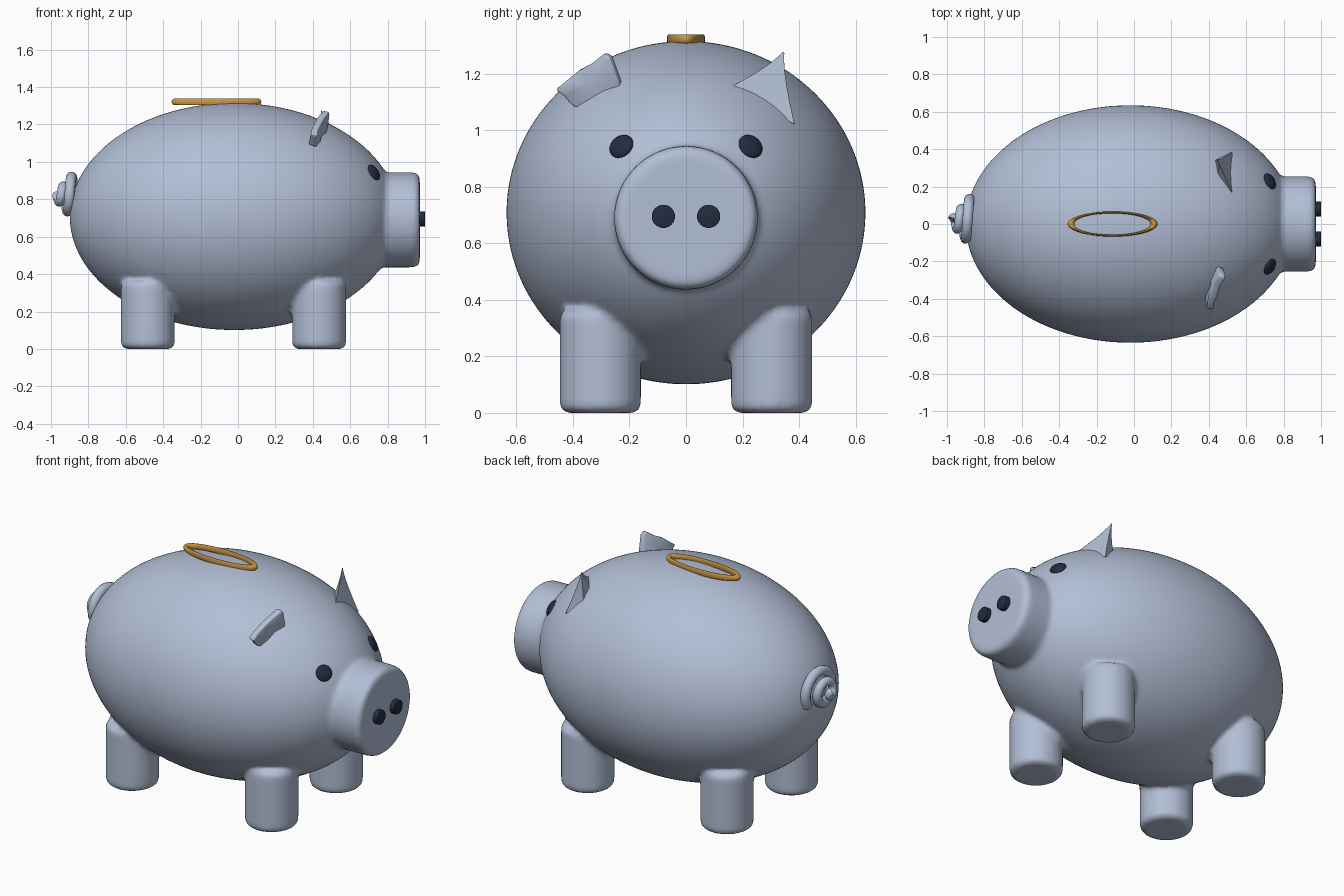
import bpy, bmesh, math
from mathutils import Vector, Matrix

if "Cube" in bpy.data.objects:
    bpy.data.objects.remove(bpy.data.objects["Cube"])


def material(name, rgb):
    m = bpy.data.materials.new(name)
    m.diffuse_color = (*rgb, 1)
    m.use_nodes = True
    m.node_tree.nodes["Principled BSDF"].inputs["Base Color"].default_value = m.diffuse_color
    return m


SKIN = material("pale blue glaze", (0.45, 0.52, 0.67))
DARK = material("dark navy", (0.016, 0.025, 0.050))
GOLD = material("gold", (0.60, 0.31, 0.06))

CENTER = Vector((-0.02, 0, 0.708))
RADII = Vector((0.88, 0.635, 0.607))


def finish(bm, name, mat):
    bmesh.ops.recalc_face_normals(bm, faces=bm.faces)
    for f in bm.faces:
        f.smooth = True
    me = bpy.data.meshes.new(name)
    bm.to_mesh(me)
    bm.free()
    ob = bpy.data.objects.new(name, me)
    bpy.context.collection.objects.link(ob)
    me.materials.append(mat)
    return ob


def lathe(bm, profile, matrix, n=48):
    """Closed solid turned around local z from (radius, height) points."""
    rings = [[bm.verts.new(matrix @ Vector((r * math.cos(2 * math.pi * i / n),
                                            r * math.sin(2 * math.pi * i / n), h)))
              for i in range(n)] for r, h in profile]
    for a, b in zip(rings, rings[1:]):
        for i in range(n):
            j = (i + 1) % n
            bm.faces.new((a[i], a[j], b[j], b[i]))
    bm.faces.new(rings[0][::-1])
    bm.faces.new(rings[-1])


def rounded(r, h0, h1, b, steps=5):
    """Profile of a cylinder with rounded rims."""
    arc = [math.pi / 2 * i / steps for i in range(steps + 1)]
    low = [(r - b + b * math.sin(a), h0 + b - b * math.cos(a)) for a in arc]
    high = [(r - b + b * math.cos(a), h1 - b + b * math.sin(a)) for a in arc]
    return low + high


ALONG_X = Matrix.Rotation(math.pi / 2, 4, 'Y')

# Body, snout and legs fused with soft joins
bm = bmesh.new()
bmesh.ops.create_uvsphere(bm, u_segments=96, v_segments=64, radius=1,
                          matrix=Matrix.Translation(CENTER) @ Matrix.Diagonal((*RADII, 1)))
lathe(bm, rounded(0.254, 0.50, 0.972, 0.035), Matrix.Translation((0, 0, 0.69)) @ ALONG_X, 64)
for x in (-0.482, 0.434):
    for y in (-0.303, 0.303):
        lathe(bm, rounded(0.144, 0, 0.365, 0.03), Matrix.Translation((x, y, 0)))
body = finish(bm, "body", SKIN)
remesh = body.modifiers.new("fuse", 'REMESH')
remesh.mode = 'VOXEL'
remesh.voxel_size = 0.014
remesh.use_smooth_shade = True
soft = body.modifiers.new("soften", 'SMOOTH')
soft.factor = 0.5
soft.iterations = 6

# Pointed ear with flared base
bm = bmesh.new()
base = [Vector(p) for p in ((0.54, 0.13, 1.14), (0.525, 0.385, 1.02), (0.43, 0.345, 1.07),
                            (0.45, 0.24, 1.12))]
mid = sum(base, Vector()) / 4
tip = Vector((0.445, 0.345, 1.275))
rings = []
for t in (0, 0.15, 0.3, 0.45, 0.6, 0.75, 0.9, 1):
    s = (1 - t) ** 1.25 + 0.03 * t
    c = mid.lerp(tip, t)
    rings.append([bm.verts.new(c + (p - mid) * s) for p in base])
for a, b in zip(rings, rings[1:]):
    for i in range(4):
        bm.faces.new((a[i], a[(i + 1) % 4], b[(i + 1) % 4], b[i]))
bm.faces.new(rings[0])
bm.faces.new(rings[-1])
ear = finish(bm, "pointed_ear", SKIN)

# Folded ear: a thin wavy flap
bm = bmesh.new()
flap = [(0.44, -0.22, 1.12), (0.465, -0.235, 1.18), (0.475, -0.265, 1.26), (0.47, -0.285, 1.272),
        (0.445, -0.325, 1.24), (0.43, -0.375, 1.212), (0.41, -0.42, 1.175), (0.405, -0.458, 1.145),
        (0.40, -0.43, 1.125), (0.395, -0.40, 1.09), (0.42, -0.33, 1.06)]
verts = [bm.verts.new(p) for p in flap]
hub = bm.verts.new((0.425, -0.34, 1.16))
for i, v in enumerate(verts):
    bm.faces.new((v, verts[(i + 1) % len(verts)], hub))
fold = finish(bm, "folded_ear", SKIN)
thick = fold.modifiers.new("thickness", 'SOLIDIFY')
thick.thickness = 0.036
thick.offset = 0
for ob in (ear, fold):
    bev = ob.modifiers.new("round", 'BEVEL')
    bev.width = 0.007
    bev.segments = 2

# Eyes: shallow domes lying on the body surface
for side, label in ((-1, "right"), (1, "left")):
    p = Vector((0.725, 0.228 * side, 0.942))
    d = p - CENTER
    normal = Vector([d[i] / RADII[i] ** 2 for i in range(3)]).normalized()
    bm = bmesh.new()
    bmesh.ops.create_uvsphere(
        bm, u_segments=32, v_segments=16, radius=1,
        matrix=Matrix.Translation(p) @ normal.to_track_quat('Z', 'Y').to_matrix().to_4x4()
        @ Matrix.Diagonal((0.046, 0.046, 0.02, 1)))
    finish(bm, label + "_eye", DARK)

# Nostrils
for side, label in ((-1, "right"), (1, "left")):
    bm = bmesh.new()
    lathe(bm, rounded(0.041, 0.94, 1.0, 0.003, 2),
          Matrix.Translation((0, 0.08 * side, 0.695)) @ ALONG_X, 32)
    finish(bm, label + "_nostril", DARK)

# Coin slot rim: a squashed ring
bm = bmesh.new()
n, m = 64, 14
grid = []
for i in range(n):
    a = 2 * math.pi * i / n
    grid.append([])
    for j in range(m):
        b = 2 * math.pi * j / m
        r = 0.222 + 0.018 * math.cos(b)
        grid[-1].append(bm.verts.new((-0.115 + r * math.cos(a), 0.28 * r * math.sin(a),
                                      1.321 + 0.018 * math.sin(b))))
for i in range(n):
    for j in range(m):
        bm.faces.new((grid[i][j], grid[(i + 1) % n][j],
                      grid[(i + 1) % n][(j + 1) % m], grid[i][(j + 1) % m]))
finish(bm, "coin_slot_rim", GOLD)

# Curly tail: a shrinking spiral tube
curve = bpy.data.curves.new("tail", 'CURVE')
curve.dimensions = '3D'
curve.bevel_depth = 0.029
curve.bevel_resolution = 4
curve.use_fill_caps = True
count = 72
path = curve.splines.new('POLY')
path.points.add(count - 1)
for i, pt in enumerate(path.points):
    t = i / (count - 1)
    a = -0.6 + t * 2.2 * 2 * math.pi
    r = 0.122 * (1 - t) + 0.012 * t
    pt.co = (-0.875 - 0.098 * t, 0.015 + r * math.cos(a), 0.815 + r * math.sin(a), 1)
    pt.radius = 1 - 0.2 * t
path.use_smooth = True
tail = bpy.data.objects.new("tail", curve)
bpy.context.collection.objects.link(tail)
curve.materials.append(SKIN)

# Keep hard edges on small parts
bpy.ops.object.select_all(action='DESELECT')
for ob in bpy.data.objects:
    if ob.type == 'MESH' and ob is not body:
        ob.select_set(True)
        bpy.context.view_layer.objects.active = ob
bpy.ops.object.shade_smooth_by_angle(angle=math.radians(35))
